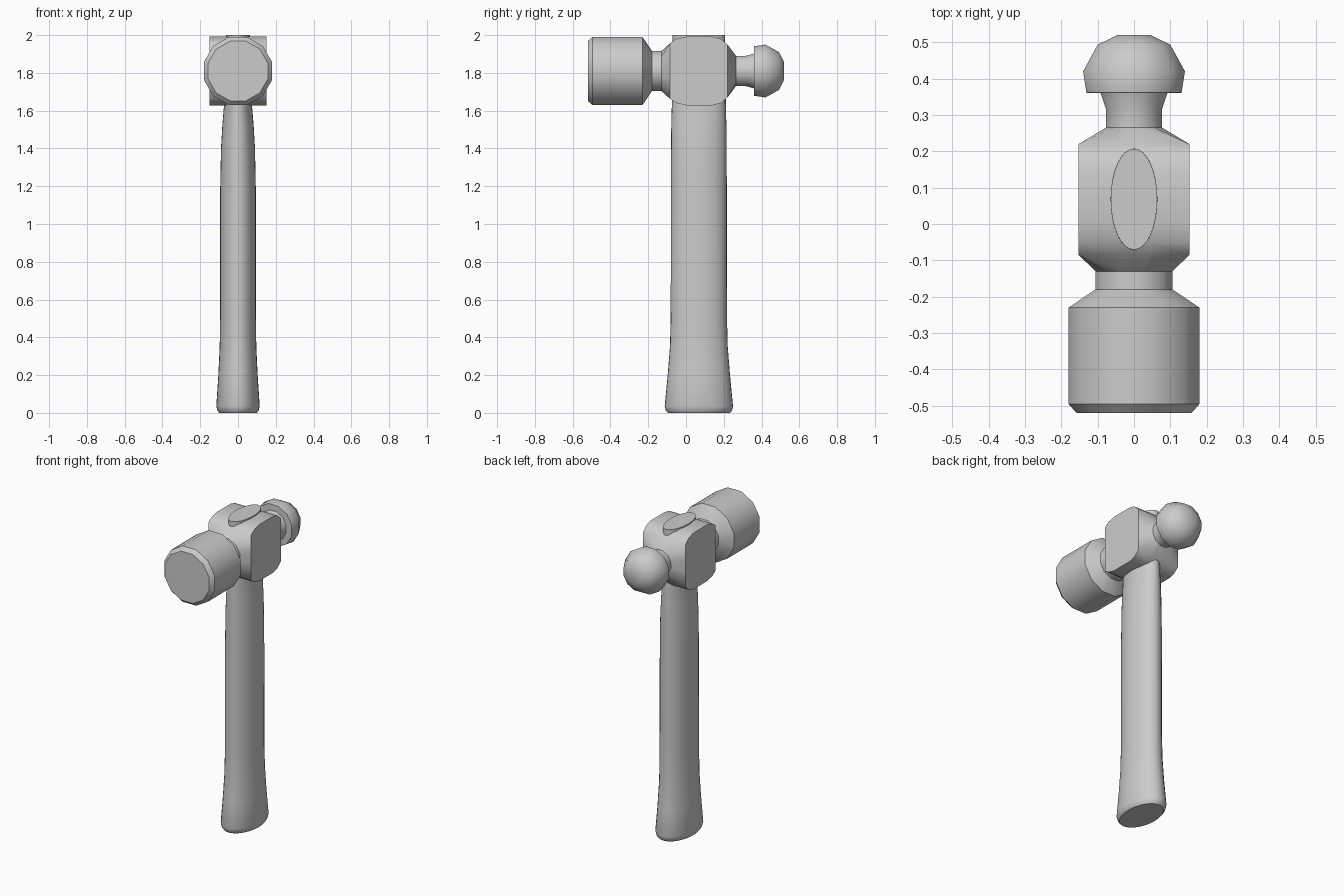
import bpy, bmesh
from math import cos, sin, pi, radians

if "Cube" in bpy.data.objects:
    bpy.data.objects.remove(bpy.data.objects["Cube"])

HEAD_Z = 1.81


def loft(name, rings, angle):
    """Skin a list of equal-length point rings and cap both ends."""
    bm = bmesh.new()
    loops = [[bm.verts.new(p) for p in ring] for ring in rings]
    n = len(loops[0])
    for a, b in zip(loops, loops[1:]):
        for i in range(n):
            j = (i + 1) % n
            bm.faces.new((a[i], a[j], b[j], b[i]))
    bm.faces.new(loops[0])
    bm.faces.new(loops[-1])
    bmesh.ops.recalc_face_normals(bm, faces=bm.faces)
    mesh = bpy.data.meshes.new(name)
    bm.to_mesh(mesh)
    bm.free()
    ob = bpy.data.objects.new(name, mesh)
    bpy.context.collection.objects.link(ob)
    bpy.ops.object.select_all(action='DESELECT')
    ob.select_set(True)
    bpy.context.view_layer.objects.active = ob
    bpy.ops.object.shade_smooth_by_angle(angle=radians(angle))
    return ob


def head_ring(y, w, h, square):
    """Twelve-sided section across the head, round or pushed out to a rectangle."""
    pts = []
    for i in range(12):
        a = pi / 12 + i * pi / 6
        k = 1 / max(abs(cos(a)), abs(sin(a))) if square else 1 / cos(pi / 12)
        pts.append((w * k * cos(a), y, HEAD_Z + h * k * sin(a)))
    return pts


def handle_ring(z, rx, ry, n=32):
    """Elliptical handle section."""
    return [(rx * cos(2 * pi * i / n), 0.068 + ry * sin(2 * pi * i / n), z)
            for i in range(n)]


# Head: striking face, neck, square cheek block, thin neck and ball
head = [
    (-0.52, 0.158, 0.158, 0), (-0.495, 0.18, 0.18, 0), (-0.23, 0.18, 0.18, 0),
    (-0.18, 0.106, 0.106, 0), (-0.13, 0.106, 0.106, 0),
    (-0.085, 0.152, 0.147, 1), (-0.05, 0.152, 0.17, 1), (0.0, 0.152, 0.182, 1),
    (0.14, 0.152, 0.182, 1), (0.185, 0.152, 0.17, 1), (0.22, 0.152, 0.14, 1),
    (0.265, 0.077, 0.08, 0), (0.315, 0.077, 0.08, 0), (0.36, 0.092, 0.092, 0),
    (0.361, 0.131, 0.131, 0), (0.42, 0.14, 0.14, 0),
    (0.493, 0.10, 0.10, 0), (0.52, 0.045, 0.045, 0),
]
loft("hammer_head", [head_ring(*s) for s in head], 40)

# Handle: flared grip narrowing into the head and showing through its top
handle = [
    (0.0, 0.10, 0.163), (0.012, 0.109, 0.175), (0.035, 0.115, 0.181),
    (0.2, 0.104, 0.165), (0.35, 0.097, 0.153), (0.5, 0.095, 0.149),
    (1.2, 0.094, 0.148), (1.4, 0.09, 0.147), (1.52, 0.083, 0.146),
    (1.63, 0.074, 0.143), (2.0, 0.064, 0.139),
]
loft("handle", [handle_ring(*s) for s in handle], 35)
